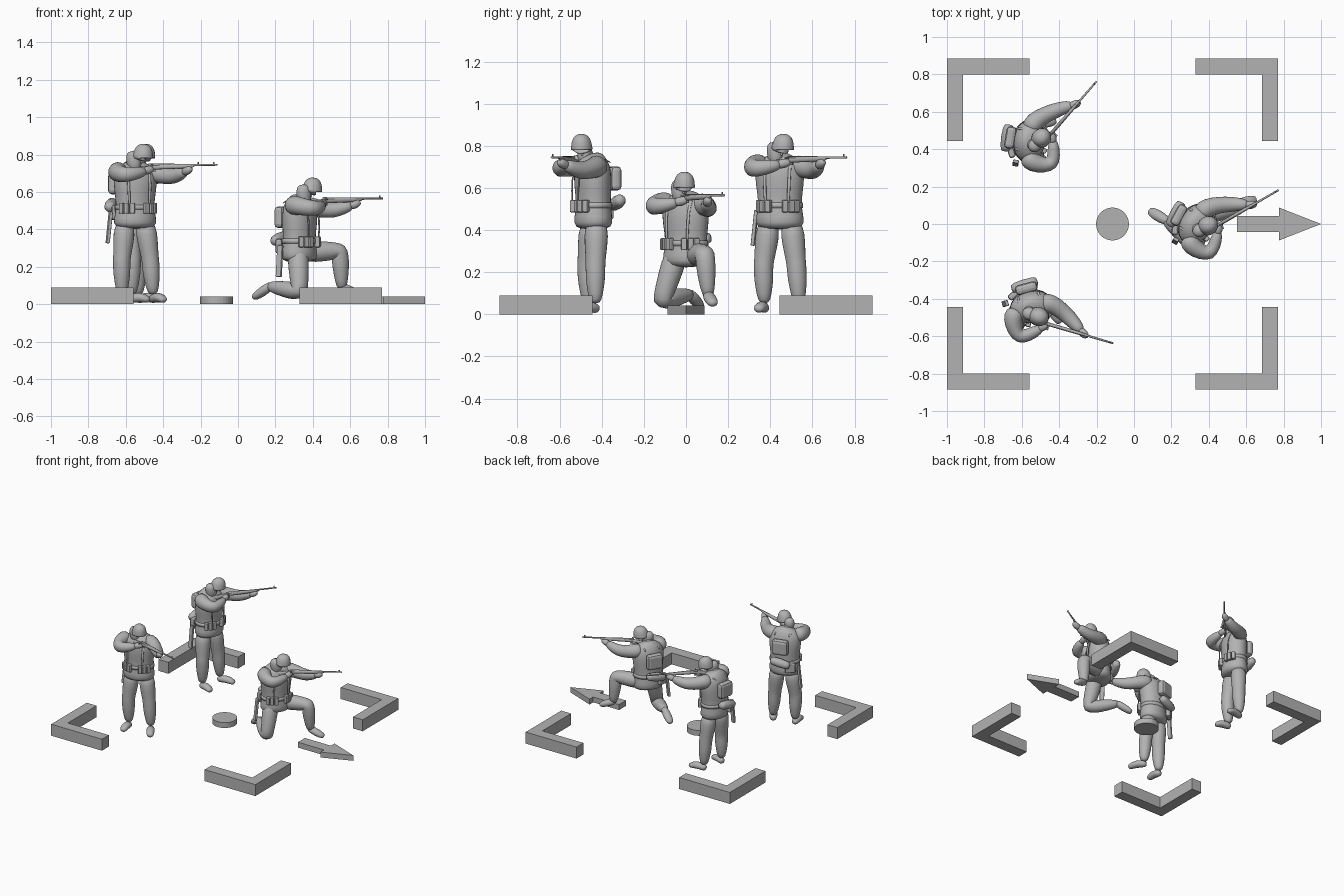
import bpy, bmesh, math
from mathutils import Matrix, Vector

if "Cube" in bpy.data.objects:
    bpy.data.objects.remove(bpy.data.objects["Cube"], do_unlink=True)

grey = bpy.data.materials.new("plain_grey")
grey.use_nodes = True
grey.diffuse_color = (0.45, 0.45, 0.45, 1)
grey.node_tree.nodes["Principled BSDF"].inputs["Base Color"].default_value = (0.45, 0.45, 0.45, 1)


def finish(name, bm, M, smooth=False):
    bmesh.ops.recalc_face_normals(bm, faces=bm.faces)
    me = bpy.data.meshes.new(name)
    bm.to_mesh(me)
    bm.free()
    me.materials.append(grey)
    for p in me.polygons:
        p.use_smooth = smooth
    ob = bpy.data.objects.new(name, me)
    bpy.context.collection.objects.link(ob)
    ob.matrix_world = M
    return ob


def prism(name, outline, height):
    """Extruded flat outline standing on the ground."""
    bm = bmesh.new()
    face = bm.faces.new([bm.verts.new((x, y, 0)) for x, y in outline])
    top = bmesh.ops.extrude_face_region(bm, geom=[face])["geom"]
    bmesh.ops.translate(bm, vec=(0, 0, height), verts=[v for v in top if isinstance(v, bmesh.types.BMVert)])
    return finish(name, bm, Matrix())


def box(name, size, M, bevel=0.006):
    bm = bmesh.new()
    bmesh.ops.create_cube(bm, size=1)
    bmesh.ops.scale(bm, vec=size, verts=bm.verts)
    ob = finish(name, bm, M)
    mod = ob.modifiers.new("soft_edges", "BEVEL")
    mod.width, mod.segments = bevel, 2
    return ob


def tube(name, path, M, side=(1, 0, 0), sides=12, cap=0.4, subdiv=1):
    """Rounded sweep; path rows are (x, y, z, radius) or (x, y, z, wide, deep)."""
    bm = bmesh.new()
    pts = [Vector(p[:3]) for p in path]
    side = Vector(side)
    rings = []
    for i, p in enumerate(path):
        t = (pts[min(i + 1, len(pts) - 1)] - pts[max(i - 1, 0)]).normalized()
        side = (side - t * side.dot(t)).normalized()
        up = t.cross(side)
        ring = []
        for k in range(sides):
            a = math.tau * k / sides
            ring.append(bm.verts.new(pts[i] + side * p[3] * math.cos(a) + up * p[-1] * math.sin(a)))
        rings.append(ring)
    for a, b in zip(rings, rings[1:]):
        for k in range(sides):
            n = (k + 1) % sides
            bm.faces.new((a[k], a[n], b[n], b[k]))
    for ring, end, inner in ((rings[0], 0, 1), (rings[-1], -1, -2)):
        out = (pts[end] - pts[inner]).normalized() * min(path[end][3:]) * cap
        pole = bm.verts.new(pts[end] + out)
        for k in range(sides):
            bm.faces.new((ring[k], ring[(k + 1) % sides], pole))
    ob = finish(name, bm, M, True)
    if subdiv:
        ob.modifiers.new("round", "SUBSURF").levels = subdiv
        ob.modifiers["round"].render_levels = subdiv
    return ob


def T(x, y, z):
    return Matrix.Translation((x, y, z))


def R(deg, axis="Z"):
    return Matrix.Rotation(math.radians(deg), 4, axis)


def leg(name, hip, knee, ankle, toe, M):
    h, k, a, t = map(Vector, (hip, knee, ankle, toe))
    thigh, calf = h.lerp(k, 0.5), k.lerp(a, 0.4)
    boot_top = k.lerp(a, 0.6)
    tube(name + "_leg", [(*h, .062), (*thigh, .056), (*h.lerp(k, 0.85), .049), (*k, .049), (*k.lerp(a, .15), .048),
                         (*calf, .047), (*boot_top, .042), (*a, .031)], M)
    # boot, with the heel behind the ankle
    along = (t - a).normalized()
    sole = a + (t - a) * 0.5
    drop = Vector((0, 0, t.z - a.z))
    heel = a - along * 0.012 + (drop if abs(drop.z) < .04 else Vector())
    side = along.cross((0, 0, 1))
    tube(name + "_boot", [(*heel, .027, .026), (*sole, .033, .028), (*t, .026, .02)], M, side)


def rifle(name, G):
    tube(name + "_rifle_stock", [(-.02, 0, -.022, .009, .024), (.03, 0, -.018, .01, .021), (.08, 0, -.006, .009, .012),
                                 (.12, 0, 0, .011, .015), (.2, 0, 0, .011, .015), (.34, 0, .001, .009, .011)],
         G, (0, 1, 0), 8)
    tube(name + "_rifle_barrel", [(.1, 0, .01, .008), (.33, 0, .006, .006), (.468, 0, .005, .005)], G, (0, 1, 0), 8, .1, 0)
    box(name + "_trigger_guard", (.035, .006, .016), G @ T(.11, 0, -.018), .002)
    box(name + "_front_sight", (.008, .004, .016), G @ T(.45, 0, .013), .001)
    box(name + "_bolt_handle", (.008, .03, .008), G @ T(.11, -.018, .008), .002)


def upper_body(name, M):
    B = M @ T(.01, .04, 0) @ R(15)          # chest towards -y, own left +x
    H = M @ R(-17)                          # head looks along +x
    # tunic and belt
    tube(name + "_tunic", [(0, 0, .41, .122, .094), (0, 0, .46, .116, .09), (0, 0, .52, .105, .083), (0, 0, .57, .11, .085),
                           (0, -.004, .65, .122, .09), (0, -.004, .71, .116, .082), (0, -.004, .745, .08, .06),
                           (0, -.008, .76, .045, .042)], B, (1, 0, 0), 16, .1)
    tube(name + "_belt", [(0, 0, .505, .112, .089), (0, 0, .53, .11, .088)], B, (1, 0, 0), 24, 0, 0)
    for s in (-1, 1):
        for k in range(3):
            a = s * (.35 + .27 * k)
            box(name + "_belt_pouch", (.027, .03, .058),
                B @ T(.114 * math.sin(a), -.094 * math.cos(a), .513) @ R(math.degrees(a)))
        # shoulder strap over the tunic
        tube(name + "_strap", [(s * .055, -.088, .53, .009, .004), (s * .06, -.092, .64, .009, .004),
                               (s * .06, -.065, .73, .009, .004), (s * .06, 0, .758, .009, .004),
                               (s * .055, .07, .72, .009, .004)], B, (1, 0, 0), 6, 0)
    # back equipment
    box(name + "_pack", (.12, .055, .115), B @ T(0, .1, .645), .02)
    tube(name + "_canister", [(-.075, .115, .515, .034), (.065, .12, .545, .034)], B, (0, 0, 1), 16, .1)
    box(name + "_bread_bag", (.075, .035, .08), B @ T(-.07, .085, .49) @ R(25), .012)
    box(name + "_scabbard", (.018, .032, .17), B @ T(-.13, .05, .41) @ R(6, "Y"), .005)
    # head, neck and helmet
    tube(name + "_neck", [(.0, .025, .72, .038), (0, .005, .77, .034)], M)
    tube(name + "_head", [(.012, 0, .715, .022, .026), (.006, 0, .735, .034, .038), (.002, 0, .77, .038, .043),
                          (0, 0, .81, .036, .04)], H, (0, 1, 0))
    tube(name + "_nose", [(.038, 0, .772, .005), (.048, 0, .755, .008)], H, sides=6)
    tube(name + "_helmet", [(-.002, 0, .782, .04, .045), (-.004, 0, .779, .054, .062), (-.002, 0, .793, .051, .056),
                            (0, 0, .82, .048, .052), (0, 0, .845, .037, .041), (0, 0, .857, .018, .02)],
         H @ R(4, "Y"), (0, 1, 0), 16, .1)
    # left arm reaching along the rifle, right arm bent to the trigger
    tube(name + "_left_arm", [(.07, .06, .705, .056), (.12, .055, .70, .053), (.175, .015, .685, .046),
                              (.215, -.022, .682, .043), (.25, -.06, .695, .036), (.275, -.09, .708, .028)], M)
    tube(name + "_left_hand", [(.27, -.085, .705, .022), (.29, -.108, .715, .025), (.31, -.12, .725, .017)], M)
    tube(name + "_right_arm", [(-.075, .015, .71, .055), (-.09, -.03, .708, .053), (-.075, -.09, .697, .046),
                               (-.05, -.125, .692, .043), (-.005, -.115, .695, .038), (.06, -.08, .71, .028)], M)
    tube(name + "_right_hand", [(.055, -.082, .71, .022), (.085, -.062, .718, .024), (.105, -.055, .722, .016)], M)
    rifle(name, M @ T(0, -.025, .732) @ R(-16.5) @ R(-1, "Y"))


# standing riflemen
for name, x, y, turn in (("front_rifleman", -.56, -.48, 0), ("back_rifleman", -.53, .42, 65.5)):
    M = T(x, y, 0) @ R(turn)
    upper_body(name, M)
    leg(name + "_right", (-.045, .03, .42), (-.062, .01, .23), (-.06, .015, .06), (-.048, -.08, .022), M)
    leg(name + "_left", (.065, .055, .42), (.092, .05, .23), (.105, .05, .06), (.165, -.045, .022), M)

# kneeling rifleman
M = T(.35, -.035, 0)
upper_body("kneeling_rifleman", T(0, 0, -.18) @ M @ R(46.5))
leg("kneeling_right", (-.03, -.01, .29), (-.02, -.08, .065), (-.18, .055, .095), (-.265, .105, .035), M)
leg("kneeling_left", (.02, .085, .28), (.195, .125, .285), (.205, .14, .09), (.30, .165, .05), M)

# corner brackets, mirrored about the middle of the square
far, near, reach = .885, .80, .445
corner = [(far, far), (reach, far), (reach, near), (near, near), (near, reach), (far, reach)]
for sx in (-1, 1):
    for sy in (-1, 1):
        prism("corner_bracket", [(sx * x - .115, sy * y) for x, y in corner], .09)

# centre disc and direction arrow
prism("centre_disc", [(-.115 + .088 * math.cos(math.tau * k / 32), .088 * math.sin(math.tau * k / 32))
                      for k in range(32)], .042)
half = [(.55, .043), (.775, .043), (.775, .088)]
prism("direction_arrow", half + [(1, 0)] + [(x, -y) for x, y in reversed(half)], .042)
